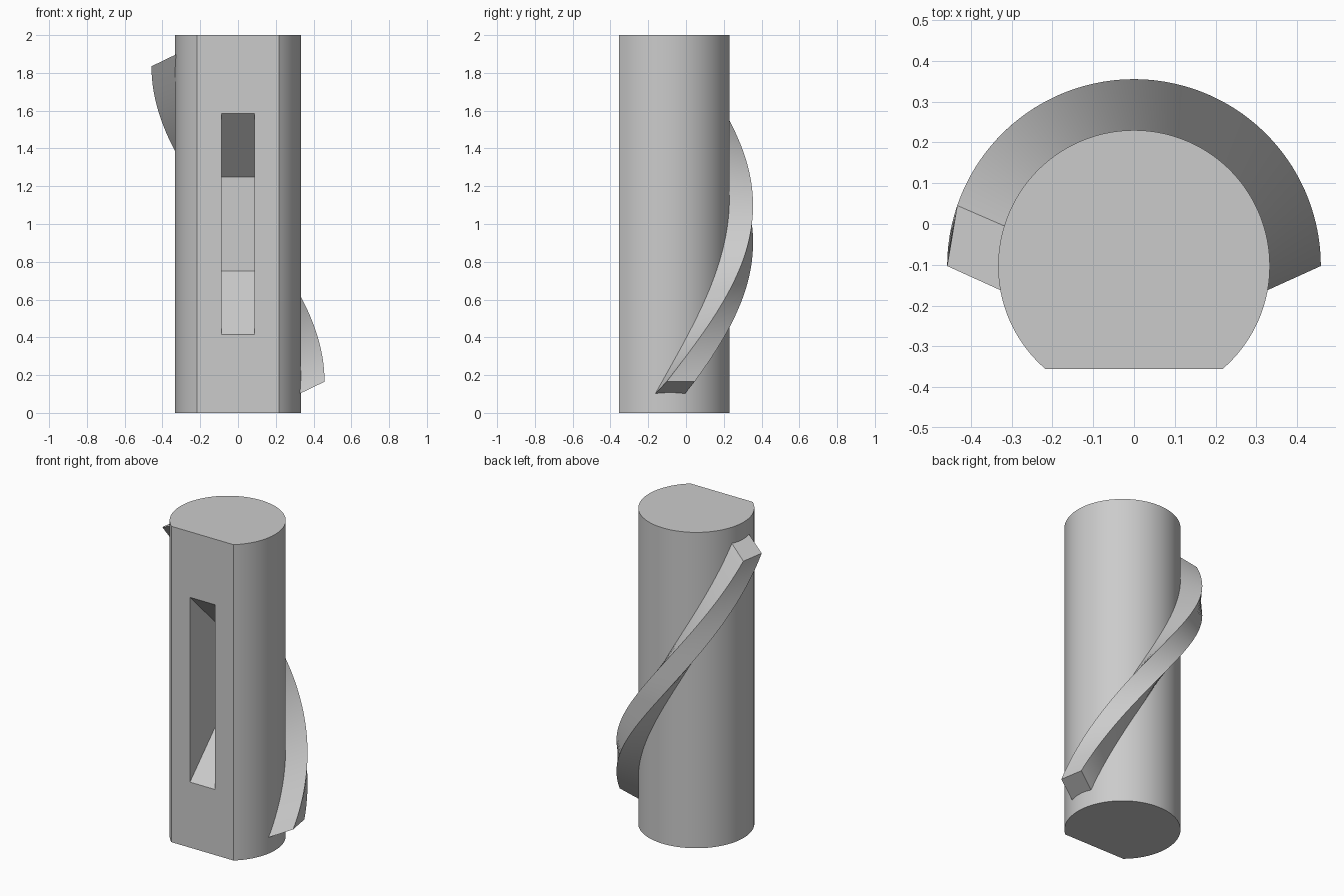
import bpy, bmesh
from math import sin, cos, radians, asin, pi

if "Cube" in bpy.data.objects:
    bpy.data.objects.remove(bpy.data.objects["Cube"], do_unlink=True)

R, R_OUT, CY = 0.333, 0.458, -0.103   # shaft radius, ridge radius, axis y
FLAT_Y = -0.355                       # front flat
HEIGHT = 2.0

grey = bpy.data.materials.new("plain grey")
grey.use_nodes = True
grey.diffuse_color = (0.6, 0.6, 0.6, 1)
grey.node_tree.nodes["Principled BSDF"].inputs["Base Color"].default_value = (0.6, 0.6, 0.6, 1)


def finish(name, bm):
    bmesh.ops.recalc_face_normals(bm, faces=bm.faces)
    mesh = bpy.data.meshes.new(name)
    bm.to_mesh(mesh)
    bm.free()
    mesh.materials.append(grey)
    ob = bpy.data.objects.new(name, mesh)
    bpy.context.collection.objects.link(ob)
    return ob


def prism(name, points, offset):
    """Extrude a closed outline along an offset."""
    bm = bmesh.new()
    face = bm.faces.new([bm.verts.new(p) for p in points])
    out = bmesh.ops.extrude_face_region(bm, geom=[face])
    verts = [v for v in out["geom"] if isinstance(v, bmesh.types.BMVert)]
    bmesh.ops.translate(bm, verts=verts, vec=offset)
    return finish(name, bm)


def smooth(ob):
    bpy.ops.object.select_all(action="DESELECT")
    ob.select_set(True)
    bpy.context.view_layer.objects.active = ob
    bpy.ops.object.shade_smooth_by_angle(angle=radians(25))


# Shaft: round bar with a flat cut along the front
start = asin((FLAT_Y - CY) / R)
arc = 96
outline = []
for i in range(arc + 1):
    a = start + (pi - 2 * start) * i / arc
    outline.append((R * cos(a), CY + R * sin(a), 0))
shaft = prism("shaft", outline, (0, 0, HEIGHT))

# Slot in the flat, with ramps at top and bottom
W, FLOOR_Y, OUT = 0.088, -0.02, 0.05
slot_side = [(FLAT_Y - OUT, 0.415 - OUT), (FLOOR_Y, 0.75),
             (FLOOR_Y, 1.25), (FLAT_Y - OUT, 1.585 + OUT)]
cutter = prism("slot_cutter", [(-W, y, z) for y, z in slot_side], (2 * W, 0, 0))
cut = shaft.modifiers.new("slot", "BOOLEAN")
cut.operation = "DIFFERENCE"
cut.solver = "EXACT"
cut.object = cutter
bpy.context.view_layer.objects.active = shaft
bpy.ops.object.modifier_apply(modifier=cut.name)
bpy.data.objects.remove(cutter, do_unlink=True)
smooth(shaft)

# Spiral ridge: four helical edges (radius, start angle, end angle, start z)
edges = [(R - 0.004, -10.7, 162.9, 0.10), (R_OUT, 0, 161.1, 0.165),
         (R_OUT, 18.9, 180, 0.165), (R - 0.004, 17.1, 190.7, 0.10)]
bm = bmesh.new()
steps = 72
rings = []
for i in range(steps + 1):
    t = i / steps
    ring = []
    for r, a0, a1, z0 in edges:
        a = radians(a0 + (a1 - a0) * t)
        z = z0 + (HEIGHT - 2 * z0) * t
        ring.append(bm.verts.new((r * cos(a), CY + r * sin(a), z)))
    rings.append(ring)
for lo, hi in zip(rings, rings[1:]):
    for k in range(4):
        n = (k + 1) % 4
        bm.faces.new((lo[k], lo[n], hi[n], hi[k]))
bm.faces.new(rings[0])
bm.faces.new(rings[-1])
smooth(finish("spiral_ridge", bm))
